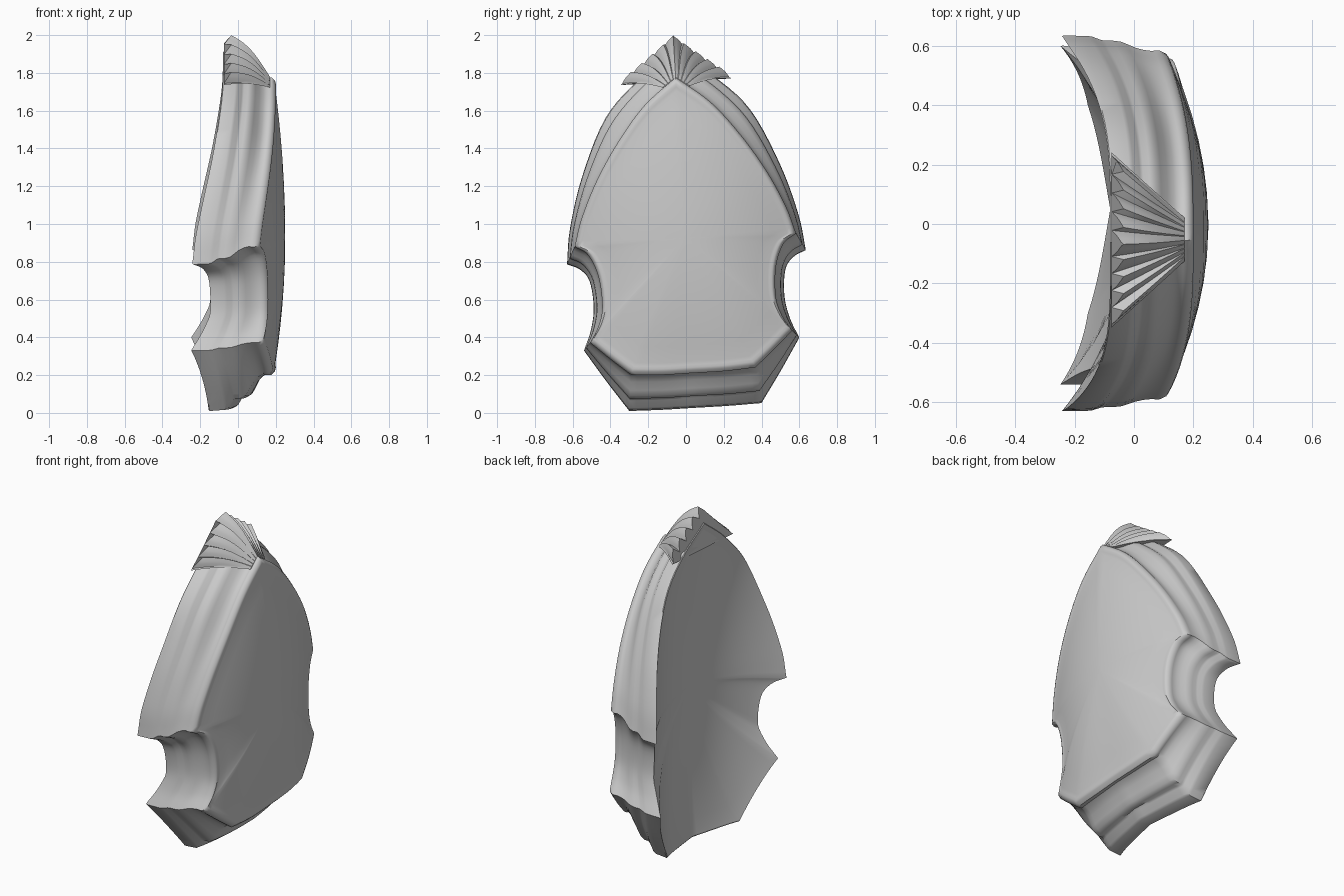
import bpy, math
from mathutils import Vector

if "Cube" in bpy.data.objects:
    bpy.data.objects.remove(bpy.data.objects["Cube"])

# Half outlines in a local frame (across, up), split at the sharp corners
BACK = [
    [(0, 1.885), (.20, 1.745), (.384, 1.555), (.525, 1.254), (.605, .985), (.632, .797)],
    [(.632, .797), (.565, .765), (.518, .70), (.505, .56), (.528, .44), (.57, .337)],
    [(.57, .337), (.46, .165), (.35, .004)],
    [(.35, .004), (.175, 0), (0, 0)],
]
FRONT = [
    [(0, 1.745), (.174, 1.605), (.32, 1.425), (.444, 1.233), (.538, 1.038), (.585, .89)],
    [(.585, .89), (.515, .84), (.468, .72), (.458, .56), (.485, .46), (.534, .378)],
    [(.534, .378), (.43, .285), (.328, .20)],
    [(.328, .20), (.165, .19), (0, .19)],
]
CENTRE = Vector((0, .9))


def spline(pts, n=5):
    """Catmull-Rom samples through the points, last one left out."""
    p = [Vector(q) for q in pts]
    p = [2 * p[0] - p[1]] + p + [2 * p[-1] - p[-2]]
    out = []
    for a, b, c, d in zip(p, p[1:], p[2:], p[3:]):
        for i in range(n):
            t = i / n
            out.append(.5 * (2 * b + (c - a) * t + (2 * a - 5 * b + 4 * c - d) * t * t
                             + (3 * b - a - 3 * c + d) * t ** 3))
    return out


def outline(segments):
    half = [p for s in segments for p in spline(s)] + [Vector(segments[-1][-1])]
    return half + [Vector((-p.x, p.y)) for p in half[-2:0:-1]]


def clamp(v):
    return max(0, min(1, v))


def back_x(p):
    y = abs(p.x)
    return -.08 - .16 * (y / .63) ** 4 - .06 * clamp((.52 - p.y) / .18) * clamp(y / .35)


def front_x(p):
    return .19 - .09 * (abs(p.x) / .585) ** 3


def place(x, y, z):
    """The whole piece leans slightly to one side."""
    return (x, y - .06 * z + .05, z + .06 * y + .027)


def make(name, rings, angle, caps=False):
    n = len(rings[0])
    verts = [place(*v) for r in rings for v in r]
    faces = [(k * n + i, k * n + (i + 1) % n, (k + 1) * n + (i + 1) % n, (k + 1) * n + i)
             for k in range(len(rings) - 1) for i in range(n)]
    faces += [tuple(range(n))[::-1], tuple(range(len(verts) - n, len(verts)))]
    me = bpy.data.meshes.new(name)
    me.from_pydata(verts, [], faces)
    me.update()
    ob = bpy.data.objects.new(name, me)
    bpy.context.collection.objects.link(ob)
    bpy.ops.object.select_all(action='DESELECT')
    ob.select_set(True)
    bpy.context.view_layer.objects.active = ob
    bpy.ops.object.mode_set(mode='EDIT')
    bpy.ops.mesh.select_all(action='SELECT')
    bpy.ops.mesh.normals_make_consistent(inside=False)
    bpy.ops.object.mode_set(mode='OBJECT')
    bpy.ops.object.shade_smooth_by_angle(angle=math.radians(angle))
    return ob


# Shield body: hollow back, moulded side wall, domed front plate
outer, inner = outline(BACK), outline(FRONT)
rings = []
for r in (.02, .15, .3, .45, .6, .75, .88, .96):
    ring = []
    for p in outer:
        q = CENTRE + (p - CENTRE) * r
        ring.append((-.025 + (back_x(p) + .025) * r ** 2.3, q.x, q.y))
    rings.append(ring)
WALL = [(0, .03), (.015, 0), (.25, .03), (.30, .08), (.38, .28), (.42, .33), (.50, .33),
        (.58, .40), (.64, .55), (.72, .78), (.80, .92), (.88, .99), (.91, .97), (.96, .97)]
for t, s in WALL:
    ring = []
    for a, b in zip(outer, inner):
        q = a.lerp(b, s)
        ring.append((back_x(a) * (1 - t) + front_x(b) * t, q.x, q.y))
    rings.append(ring)
for r, lift in ((.985, .004), (.965, .006), (.945, .002), (.92, 0), (.8, 0), (.65, 0),
                (.5, 0), (.35, 0), (.2, 0), (.03, 0)):
    ring = []
    for p in inner:
        q = CENTRE + (p - CENTRE) * r
        x = front_x(p) * r * r + .19 * (1 - r * r)
        ring.append((x + .06 * (1 - r * r) + lift, q.x, q.y))
    rings.append(ring)
make("shield_body", rings, 40)

# Fan-shaped crest: narrow at the front, ribbed and stepped towards the back
STEPS, SUB, ROWS = 5, 6, 10
rings = []
for k in range(ROWS + 1):
    v = k / ROWS
    ring = []
    for i in range(-STEPS * SUB, STEPS * SUB + 1):
        u = i / (STEPS * SUB)
        saw = 1 - (abs(i) % SUB) / (SUB - 1) if abs(i) < STEPS * SUB else 0
        rib = .5 - saw
        back = Vector((-.075 + .04 * saw, .30 * u, 1.972 - .235 * abs(u) ** .95))
        front = Vector((.17, .073 * u, 1.75 - .05 * abs(u)))
        p = front.lerp(back, v)
        p.z += .035 * math.sin(math.pi * v) * (1 - .6 * abs(u)) - .022 * rib * v * abs(u) ** .5
        p.y -= math.copysign(.012 * rib * v, u) if i else 0
        ring.append(tuple(p))
    rings.append(ring)
make("crest_fan", rings, 30)
